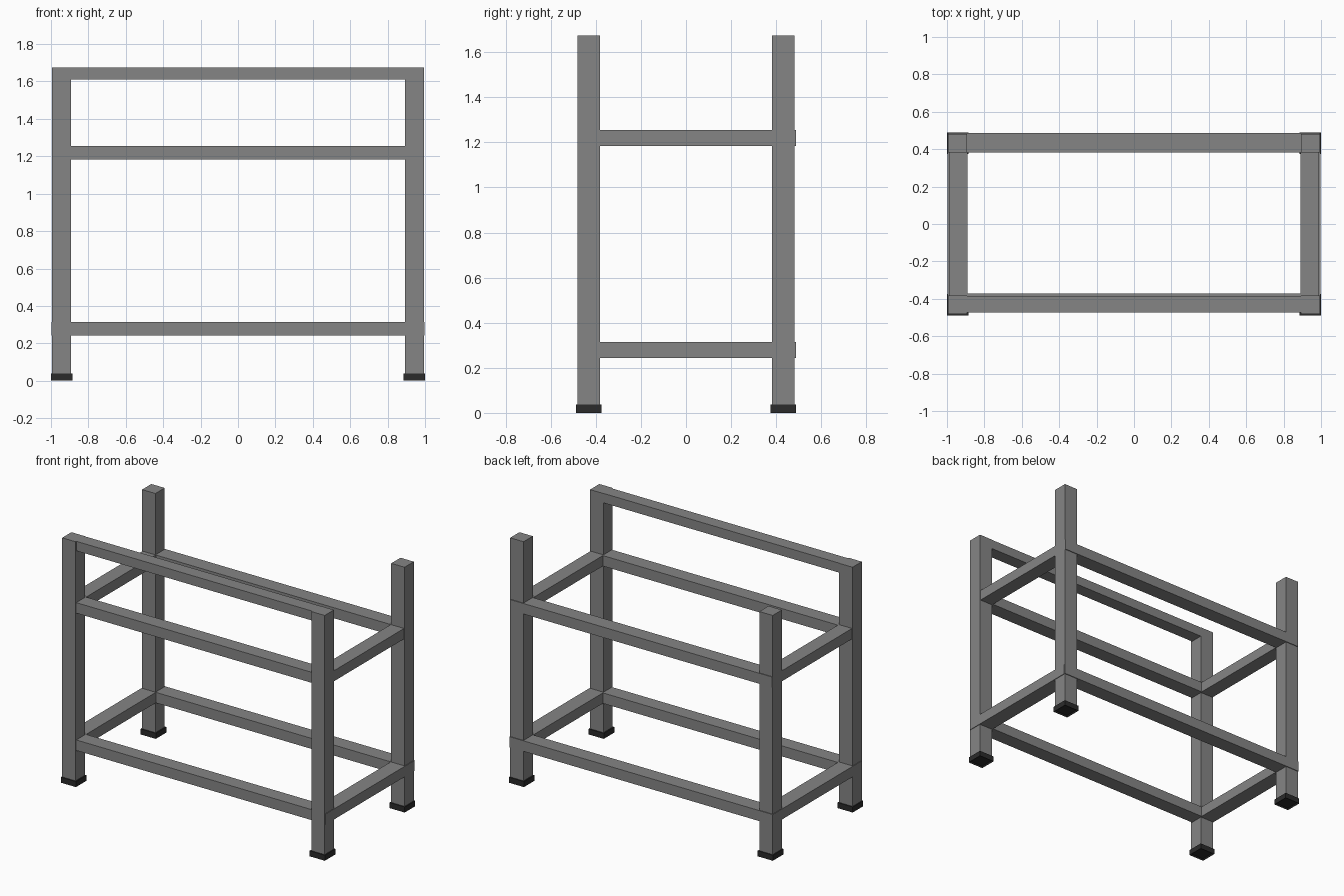
import bpy
import bmesh

cube = bpy.data.objects.get("Cube")
if cube:
    bpy.data.objects.remove(cube, do_unlink=True)


def material(name, value):
    mat = bpy.data.materials.new(name)
    mat.use_nodes = True
    colour = (value, value, value, 1)
    mat.diffuse_color = colour
    mat.node_tree.nodes["Principled BSDF"].inputs["Base Color"].default_value = colour
    return mat


steel = material("grey_steel", 0.235)
rubber = material("black_rubber", 0.024)


def box(name, xs, ys, zs, mat, recess=0):
    """Flat-sided box from its extents, optionally with a recessed underside."""
    bm = bmesh.new()
    bmesh.ops.create_cube(bm, size=1)
    for v in bm.verts:
        v.co = [(lo + hi) / 2 + c * (hi - lo) for c, (lo, hi) in zip(v.co, (xs, ys, zs))]
    if recess:
        bm.normal_update()
        sole = [f for f in bm.faces if f.normal.z < -0.9]
        bmesh.ops.inset_region(bm, faces=sole, thickness=0.012)
        for v in sole[0].verts:
            v.co.z += recess
    mesh = bpy.data.meshes.new(name)
    bm.to_mesh(mesh)
    bm.free()
    mesh.materials.append(mat)
    obj = bpy.data.objects.new(name, mesh)
    bpy.context.collection.objects.link(obj)
    return obj


def span(side, inner, outer):
    return tuple(sorted((side * inner, side * outer)))


TOP = 1.675
LOWER = (0.243, 0.315)
UPPER = (1.183, 1.255)

# Square legs standing in rubber feet
for sx, side in ((-1, "right"), (1, "left")):
    for sy, end in ((-1, "front"), (1, "back")):
        box(f"{end}_{side}_leg", span(sx, 0.893, 0.994), span(sy, 0.382, 0.482),
            (0.02, TOP), steel)
        box(f"{end}_{side}_foot", span(sx, 0.885, 1.0), span(sy, 0.375, 0.489),
            (0, 0.038), rubber, recess=0.008)

    # Side rails; the lower ones lap over the outside of the legs
    box(f"lower_{side}_rail", span(sx, 0.89, 0.998), (-0.478, 0.478), LOWER, steel)
    box(f"upper_{side}_rail", span(sx, 0.89, 0.99), (-0.478, 0.478), UPPER, steel)

# Long rails: front ones sit just behind the leg faces, back ones lap over the legs
for level, zs, reach in (("lower", LOWER, 0.996), ("upper", UPPER, 0.992)):
    box(f"{level}_front_rail", (-0.98, 0.98), (-0.474, -0.372), zs, steel)
    box(f"{level}_back_rail", (-reach, reach), (0.382, 0.487), zs, steel)

# Single top rail across the front
box("top_front_rail", (-0.9, 0.9), (-0.474, -0.384), (1.61, TOP), steel)
